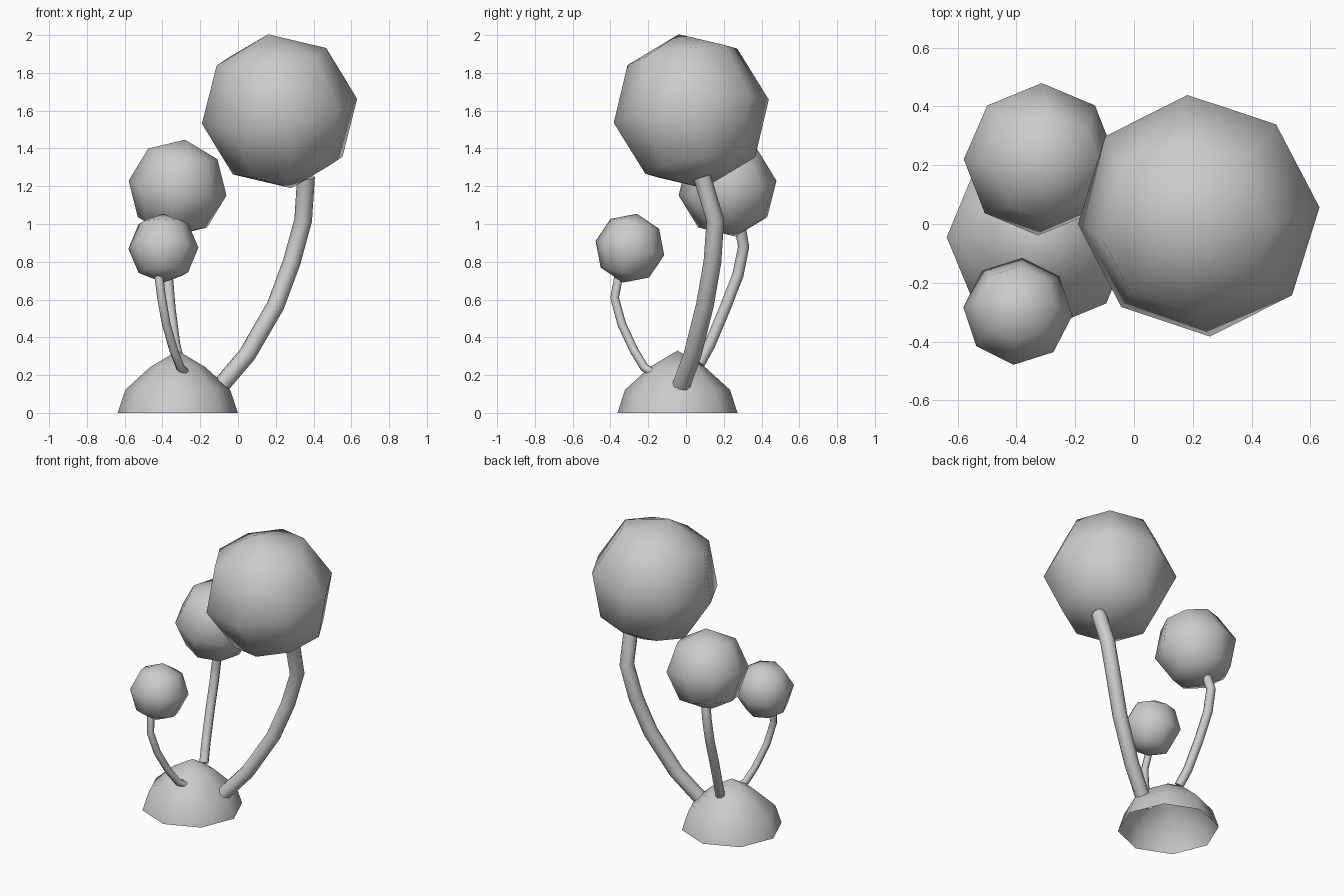
import bpy, bmesh, math
from mathutils import Matrix, Vector

if "Cube" in bpy.data.objects:
    bpy.data.objects.remove(bpy.data.objects["Cube"])


def finish(name, bm):
    bmesh.ops.recalc_face_normals(bm, faces=bm.faces[:])
    me = bpy.data.meshes.new(name)
    bm.to_mesh(me)
    bm.free()
    for p in me.polygons:
        p.use_smooth = True
    ob = bpy.data.objects.new(name, me)
    bpy.context.collection.objects.link(ob)
    return ob


# tilted eight-sided ball; top = direction of its pole, side = direction of a side vertex
def ball(name, center, radius, top, side):
    z = Vector(top).normalized()
    x = Vector(side)
    x = (x - x.dot(z) * z).normalized()
    y = z.cross(x)
    rot = Matrix((x, y, z)).transposed().to_4x4()
    bm = bmesh.new()
    bmesh.ops.create_uvsphere(bm, u_segments=8, v_segments=4, radius=radius,
                              matrix=Matrix.Translation(center) @ rot)
    finish(name, bm)


# bent round stem swept along a path, with closed ends
def stem(name, radius, path, sides=8):
    pts = [Vector(p) for p in path]
    bm = bmesh.new()
    rings = []
    for i, p in enumerate(pts):
        t = (pts[min(i + 1, len(pts) - 1)] - pts[max(i - 1, 0)]).normalized()
        u = (Vector((1, 0, 0)) - t.x * t).normalized()
        v = t.cross(u)
        rings.append([bm.verts.new(p + radius * (u * math.cos(a) + v * math.sin(a)))
                      for a in (2 * math.pi * k / sides for k in range(sides))])
    for a, b in zip(rings, rings[1:]):
        for k in range(sides):
            n = (k + 1) % sides
            bm.faces.new((a[k], a[n], b[n], b[k]))
    bm.faces.new(rings[0])
    bm.faces.new(rings[-1])
    ob = finish(name, bm)
    ob.data.set_sharp_from_angle(angle=math.radians(60))


# base mound, open underneath
bm = bmesh.new()
profile = [(0.318, 0), (0.278, 0.122), (0.145, 0.243), (0, 0.33)]
verts = [bm.verts.new((r, 0, z)) for r, z in profile]
edges = [bm.edges.new(e) for e in zip(verts, verts[1:])]
bmesh.ops.spin(bm, geom=verts + edges, cent=(0, 0, 0), axis=(0, 0, 1),
               angle=2 * math.pi, steps=8)
bmesh.ops.remove_doubles(bm, verts=bm.verts[:], dist=0.001)
mound = finish("base_mound", bm)
mound.data.transform(Matrix.Translation((-0.319, -0.045, 0)))

# leaf balls
ball("large_ball", (0.22, 0.028, 1.597), 0.417, (-0.146, -0.16, 0.976), (0.99, 0.07, 0.15))
ball("medium_ball", (-0.32, 0.22, 1.19), 0.262, (0.15, -0.15, 0.975), (0.98, 0, -0.15))
ball("small_ball", (-0.395, -0.297, 0.872), 0.186, (0, 0.2, 0.98), (0.99, -0.08, 0))

# stems
stem("large_stem", 0.047, [(-0.09, -0.025, 0.145), (0.05, 0.035, 0.31), (0.20, 0.10, 0.57),
                           (0.285, 0.14, 0.80), (0.345, 0.155, 1.02), (0.36, 0.085, 1.25)])
stem("medium_stem", 0.03, [(-0.31, 0.07, 0.26), (-0.335, 0.125, 0.36), (-0.36, 0.205, 0.55),
                           (-0.375, 0.275, 0.73), (-0.375, 0.305, 0.88), (-0.35, 0.285, 0.99)])
stem("small_stem", 0.023, [(-0.28, -0.18, 0.215), (-0.305, -0.22, 0.24), (-0.34, -0.275, 0.33),
                           (-0.38, -0.34, 0.47), (-0.405, -0.378, 0.61), (-0.42, -0.355, 0.73)])
